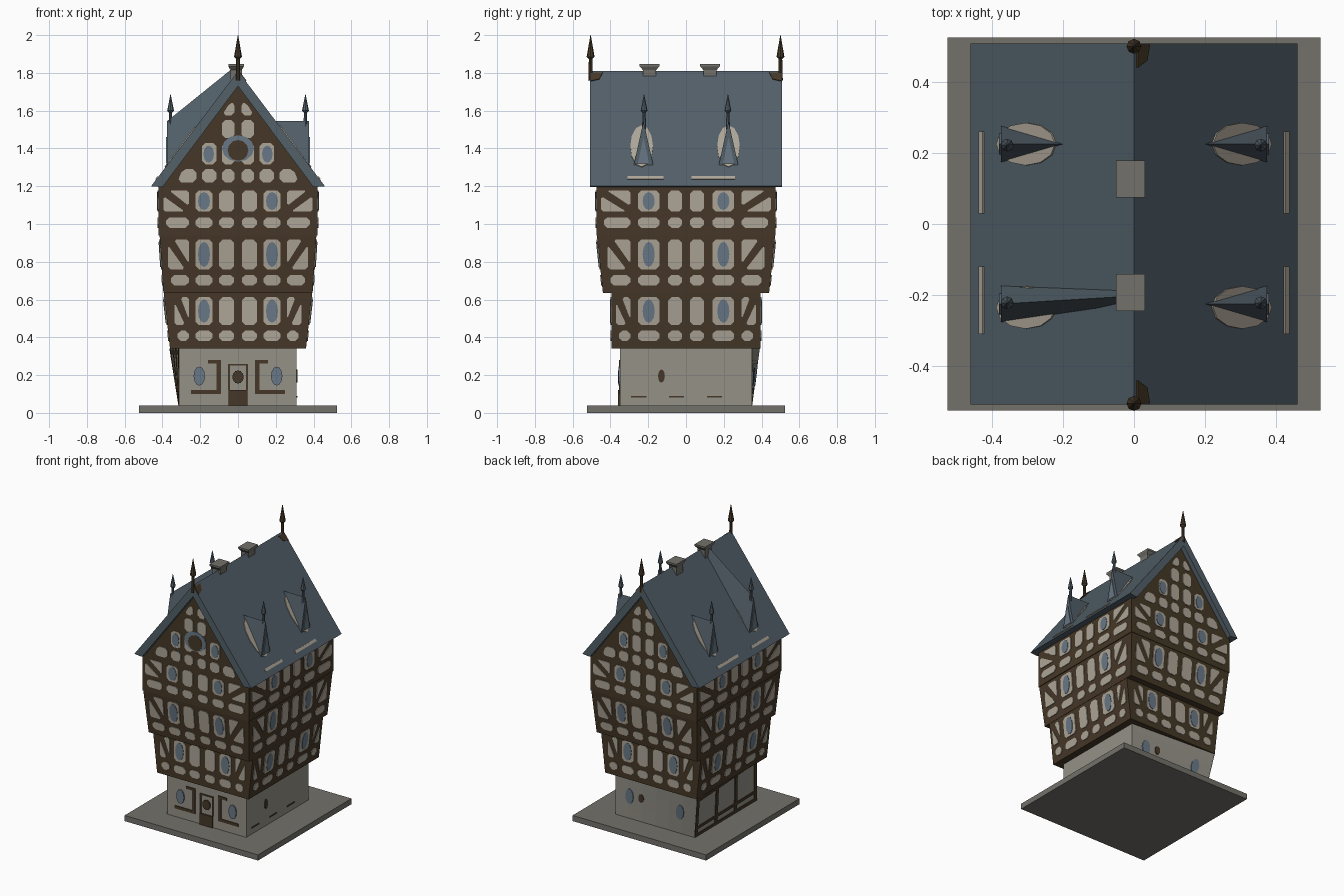
import bpy, bmesh, math
from mathutils import Vector as V, Matrix

if "Cube" in bpy.data.objects:
    bpy.data.objects.remove(bpy.data.objects["Cube"])


def mat(name, r, g, b):
    m = bpy.data.materials.new(name)
    m.diffuse_color = (r, g, b, 1)
    m.use_nodes = True
    m.node_tree.nodes["Principled BSDF"].inputs["Base Color"].default_value = m.diffuse_color
    return m


PAVING = mat("paving grey", .17, .165, .145)
STONE = mat("stone wall", .30, .285, .245)
PLASTER = mat("plaster", .42, .375, .31)
TIMBER = mat("timber brown", .060, .039, .020)
SLATE = mat("slate roof", .085, .115, .14)
GLASS = mat("window blue", .14, .19, .245)


def finish(name, bm, m):
    bmesh.ops.recalc_face_normals(bm, faces=bm.faces)
    me = bpy.data.meshes.new(name)
    bm.to_mesh(me)
    bm.free()
    me.materials.append(m)
    o = bpy.data.objects.new(name, me)
    bpy.context.collection.objects.link(o)
    return o


def loft(bm, a, b):
    """Closed solid between two matching loops."""
    A = [bm.verts.new(p) for p in a]
    B = [bm.verts.new(p) for p in b]
    n = len(A)
    bm.faces.new(A[::-1])
    bm.faces.new(B)
    for i in range(n):
        bm.faces.new((A[i], A[(i + 1) % n], B[(i + 1) % n], B[i]))


def rect(x, y, z, cx=0, cy=0):
    return [(cx - x, cy - y, z), (cx + x, cy - y, z), (cx + x, cy + y, z), (cx - x, cy + y, z)]


def chamfer(pts, c=.018):
    """Cut the corners of a flat outline."""
    out = []
    for i, p in enumerate(pts):
        p = V(p)
        for q in (V(pts[i - 1]), V(pts[(i + 1) % len(pts)])):
            d = q - p
            out.append(p + d * min(.3, c / max(d.length, 1e-6)))
    return out


def oval(u, z, ru, rz, n=12):
    return [(u + ru * math.cos(2 * math.pi * i / n), z + rz * math.sin(2 * math.pi * i / n)) for i in range(n)]


def box(a, b, c, d):
    return [(a, c), (b, c), (b, d), (a, d)]


def plate(bm, pts, f, t=.005):
    """Thin plate: outline in (u, z) mapped onto a wall by f(u, z, offset)."""
    loft(bm, [f(u, z, -.004) for u, z in pts], [f(u, z, t) for u, z in pts])


SIDES = [((0, -1), (1, 0)), ((1, 0), (0, 1)), ((0, 1), (-1, 0)), ((-1, 0), (0, -1))]


def wall(i, z0, z1, d0, d1):
    """Mapping onto side i of a storey whose wall distance goes d0 to d1."""
    (ox, oy), (ax, ay) = SIDES[i]

    def f(u, z, off):
        d = d0 + (d1 - d0) * (z - z0) / (z1 - z0) + off
        return (ox * d + ax * u, oy * d + ay * u, z)
    return f


# paving slab
bm = bmesh.new()
loft(bm, rect(.525, .525, 0), rect(.525, .525, .04))
finish("paving_slab", bm, PAVING)

# ground floor, its back left corner leans outward
bm = bmesh.new()
top = rect(.31, .35, .35)
top[3] = (-.36, .392, .35)
loft(bm, rect(.31, .35, .035), top)
bmesh.ops.subdivide_edges(bm, edges=bm.edges[:], cuts=5, use_grid_fill=True)
finish("ground_floor", bm, STONE)

panels, timber, glass = bmesh.new(), bmesh.new(), bmesh.new()

# jettied timber storeys with plaster panels and windows
STOREYS = [(.34, .635, .36, .393, .395, .395),
           (.635, .94, .395, .415, .44, .472),
           (.94, 1.2, .42, .42, .475, .475)]
for k, (z0, z1, x0, x1, y0, y1) in enumerate(STOREYS):
    bm = bmesh.new()
    loft(bm, rect(x0, y0, z0), rect(x1, y1, z1))
    finish("timber_storey_%d" % (k + 1), bm, TIMBER)
    for i in range(4):
        front = i % 2 == 0
        d0, d1, w = (y0, y1, x0) if front else (x0, x1, y0)
        f = wall(i, z0, z1, d0, d1)
        cols = [(.02, .10), (.135, .225)] if front else [(.02, .095), (.14, .255)]
        c = .26 if front else .295
        e = w - .025
        r = [(z0 + .04, z0 + .095), (z0 + .125, z1 - .022)]
        for s in (1, -1):
            for lo, hi in r:
                for a, b in cols:
                    plate(panels, chamfer(box(s * a, s * b, lo, hi)), f)
            plate(panels, chamfer(box(s * c, s * (e - .015), *r[0])), f)
            # corner panel split by a leaning brace
            lo, hi = r[1]
            plate(panels, chamfer([(s * c, lo + .03), (s * (e - .03), hi), (s * c, hi)], .012), f)
            plate(panels, chamfer([(s * (c + .02), lo), (s * e, lo), (s * e, hi - .03)], .012), f)
            a, b = cols[1]
            plate(glass, oval(s * (a + b) / 2, (lo + hi) / 2, .032, (hi - lo) * .42), f, .008)

# gable walls
bm = bmesh.new()
loft(bm, [(-.41, -.475, 1.19), (.41, -.475, 1.19), (0, -.475, 1.75)],
     [(-.41, .475, 1.19), (.41, .475, 1.19), (0, .475, 1.75)])
finish("gable_walls", bm, TIMBER)


def lim(z):
    return .38 * (1.73 - z) / .53 - .02


for i in (0, 2):
    f = wall(i, 0, 1, .475, .475)
    for lo, hi in ((1.22, 1.29), (1.315, 1.43), (1.455, 1.55), (1.575, 1.64)):
        for a, b in ((.018, .085), (.115, .19), (.22, .32)):
            if lim(hi) < a + .02:
                continue
            for s in (1, -1):
                q = [(s * a, lo), (s * min(b, lim(lo)), lo), (s * min(b, lim(hi)), hi), (s * a, hi)]
                plate(panels, chamfer(q), f)
    for s in (1, -1):
        plate(glass, oval(s * .155, 1.37, .028, .045), f, .008)
    if i == 0:
        plate(glass, oval(0, 1.40, .085, .07), f, .007)
        plate(timber, oval(0, 1.39, .055, .055), f, .009)

# ground floor front: door, windows and framing
f = wall(0, 0, 1, .35, .35)
plate(timber, box(-.05, .05, .04, .12), f, .009)
plate(timber, oval(0, .19, .03, .035), f, .009)
plate(timber, box(-.05, .05, .25, .26), f)
for s in (1, -1):
    plate(timber, box(s * .043, s * .053, .12, .26), f)
    plate(timber, box(s * .09, s * .115, .10, .28), f)
    plate(timber, box(s * .115, s * .25, .10, .12), f)
    plate(timber, box(s * .115, s * .16, .262, .28), f)
    plate(glass, oval(s * .205, .195, .03, .05), f, .008)


# ground floor right, back and leaning left walls
def back(u, z, off):
    t = (z - .035) / .315
    return (u - .05 * t * (.31 - u) / .62, .35 + .042 * t * (.31 - u) / .62 + off, z)


def left(u, z, off):
    t = (z - .035) / .315
    return (-.31 - .05 * t * (u + .35) / .7 - off, u + .042 * t * (u + .35) / .7, z)


f = wall(1, 0, 1, .31, .31)
plate(timber, oval(-.13, .195, .018, .035), f)
for u in (-.25, -.05, .15):
    plate(timber, box(u - .04, u + .04, .082, .09), f)
for u in (.2, -.19):
    plate(glass, oval(u, .2, .03, .055), back)
plate(timber, oval(.11, .21, .02, .03), back)
for u in (-.335, -.11, .11, .335):
    plate(timber, box(u - .014, u + .014, .04, .34), left)
for z in (.05, .105, .32):
    plate(timber, box(-.34, .34, z - .01, z + .01), left)

# roof: two thick slopes over the gables
bm = bmesh.new()
prof = [(-.46, 1.2), (0, 1.81), (.46, 1.2), (.40, 1.195), (0, 1.73), (-.40, 1.195)]
for s in (1, -1):
    q = [(.0, 1.81), (s * .46, 1.2), (s * .40, 1.195), (0, 1.73)]
    loft(bm, [(x, -.508, z) for x, z in q], [(x, .508, z) for x, z in q])
finish("slate_roof", bm, SLATE)


def slope(s):
    def f(y, z, off):
        return (s * (.46 - (z - 1.2) / 1.326 + .8 * off), y, z + .6 * off)
    return f


# pale patches around the dormers and dark ridge ends
for s in (1, -1):
    f = slope(s)
    for y in (-.235, .225):
        plate(panels, oval(y, 1.41, .06, .11), f)
    plate(panels, box(-.31, -.12, 1.235, 1.25), f)
    plate(panels, box(.03, .26, 1.235, 1.25), f)
for s in (1, -1):
    plate(timber, [(s * .505, 1.80), (s * .44, 1.80), (s * .46, 1.765), (s * .505, 1.755)], slope(1))

# steep dormers, one with a long ridge reaching the chimney
bm = bmesh.new()


def tri(x, y, h, lo, hi):
    return [(x, y - h, lo), (x, y + h, lo), (x, y, hi)]


for s in (1, -1):
    for y in (-.225, .225):
        loft(bm, tri(s * .375, y, .053, 1.305, 1.545), tri(s * .18, y, .053, 1.305, 1.545))
        f = wall(1 if s > 0 else 3, 0, 1, .375, .375)
        plate(glass, [(s * y - .03, 1.32), (s * y + .03, 1.32), (s * y, 1.46)], f)
loft(bm, tri(-.375, -.225, .053, 1.305, 1.545), tri(-.04, -.205, .035, 1.70, 1.815))
finish("dormers", bm, SLATE)

finish("plaster_panels", panels, PLASTER)
finish("timber_details", timber, TIMBER)
finish("windows", glass, GLASS)


# turned finials
def finial(bm, x, y, z0, zw, z1, r):
    for a, b, ra, rb in ((z0, zw - .012, r * .6, r * .45), (zw - .012, zw, r * .45, r), (zw, z1, r, .001)):
        bmesh.ops.create_cone(bm, cap_ends=True, segments=8, radius1=ra, radius2=rb, depth=b - a,
                              matrix=Matrix.Translation((x, y, (a + b) / 2)))


bm = bmesh.new()
for y in (-.505, .5):
    finial(bm, 0, y, 1.76, 1.885, 2.0, .021)
finish("gable_finials", bm, TIMBER)
bm = bmesh.new()
for x in (-.357, .357):
    for y in (-.222, .222):
        finial(bm, x, y, 1.50, 1.60, 1.685, .018)
finish("dormer_finials", bm, SLATE)

# chimneys with flared caps
bm = bmesh.new()
for y in (-.193, .127):
    loft(bm, rect(.03, .035, 1.70, -.01, y), rect(.03, .035, 1.825, -.01, y))
    loft(bm, rect(.03, .035, 1.815, -.01, y), rect(.041, .052, 1.835, -.01, y))
    loft(bm, rect(.041, .052, 1.835, -.01, y), rect(.041, .052, 1.847, -.01, y))
finish("chimneys", bm, PAVING)
